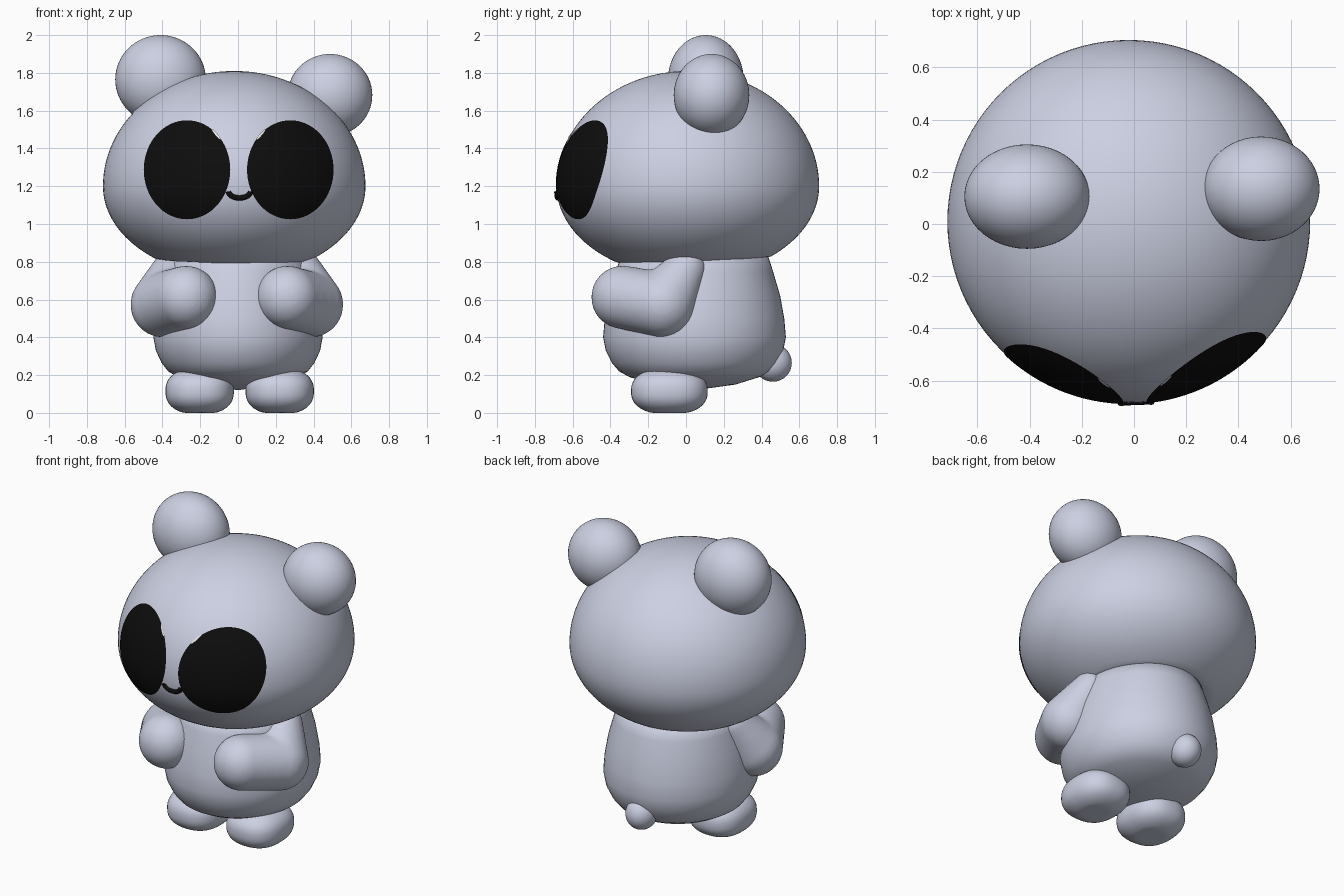
import bpy, bmesh, math
from mathutils import Vector

cube = bpy.data.objects.get("Cube")
if cube:
    bpy.data.objects.remove(cube, do_unlink=True)


def material(name, rgb, rough):
    m = bpy.data.materials.new(name)
    m.use_nodes = True
    m.diffuse_color = (*rgb, 1)
    bsdf = m.node_tree.nodes["Principled BSDF"]
    bsdf.inputs["Base Color"].default_value = (*rgb, 1)
    bsdf.inputs["Roughness"].default_value = rough
    return m


FUR = material("pale_blue_grey", (0.6, 0.63, 0.76), 0.6)
BLACK = material("black", (0.004, 0.004, 0.004), 0.5)
WHITE = material("white", (0.9, 0.9, 0.9), 0.5)


def finish(name, bm, mat):
    """Turn a bmesh into a smooth shaded object."""
    bmesh.ops.recalc_face_normals(bm, faces=bm.faces)
    for f in bm.faces:
        f.smooth = True
    mesh = bpy.data.meshes.new(name)
    bm.to_mesh(mesh)
    bm.free()
    mesh.materials.append(mat)
    obj = bpy.data.objects.new(name, mesh)
    bpy.context.collection.objects.link(obj)
    return obj


def ball(bm, centre, radii, u=48, v=32):
    new = bmesh.ops.create_uvsphere(bm, u_segments=u, v_segments=v, radius=1)["verts"]
    for vert in new:
        vert.co = Vector(centre) + Vector(c * r for c, r in zip(vert.co, radii))
    return new


def ellipsoid(name, centre, radii):
    bm = bmesh.new()
    ball(bm, centre, radii)
    return finish(name, bm, FUR)


# Head: egg with a fuller top and a flat, slightly tilted underside
HEAD = Vector((-0.02, 0.01, 1.2))
R, TOP, BOTTOM = 0.695, 0.61, 0.48

bm = bmesh.new()
for v in ball(bm, HEAD, (R, R, 1), 96, 64):
    dz = v.co.z - HEAD.z
    v.co.z = HEAD.z + dz * (TOP if dz > 0 else BOTTOM)
    v.co.z = max(v.co.z, 0.805 + 0.04 * v.co.y - 0.02 * v.co.x)
finish("head", bm, FUR)


def face_point(x, z, lift):
    """Point just in front of the head surface."""
    h = TOP if z > HEAD.z else BOTTOM
    s = 1 - ((x - HEAD.x) / R) ** 2 - ((z - HEAD.z) / h) ** 2
    return Vector((x, HEAD.y - R * math.sqrt(max(s, 0)) - lift, z))


def face_patch(name, x, z, rx, rz, mat, lift, tilt=0.0, rings=12, n=64):
    """Thin oval plate that follows the head surface."""
    bm = bmesh.new()
    loops = []
    for i in range(1, rings + 1):
        loop = []
        for k in range(n):
            a = math.tau * k / n
            px, pz = rx * math.cos(a) * i / rings, rz * math.sin(a) * i / rings
            loop.append(bm.verts.new(face_point(
                x + px * math.cos(tilt) - pz * math.sin(tilt),
                z + px * math.sin(tilt) + pz * math.cos(tilt), lift)))
        loops.append(loop)
    bm.faces.new(loops[0])
    for a, b in zip(loops, loops[1:]):
        for k in range(n):
            j = (k + 1) % n
            bm.faces.new((a[k], a[j], b[j], b[k]))
    return finish(name, bm, mat)


# Eyes and their tiny glints
for side, x in (("right", -0.27), ("left", 0.277)):
    s = 1 if x > 0 else -1
    face_patch(side + "_eye", x, 1.287, 0.229, 0.262, BLACK, 0.005)
    face_patch(side + "_eye_glint", x - s * 0.155, 1.475, 0.006, 0.035, WHITE,
               0.008, -s * 0.7, 2, 16)

# Mouth: a small smiling tube
curve = bpy.data.curves.new("mouth", "CURVE")
curve.dimensions = "3D"
curve.bevel_depth = 0.014
curve.bevel_resolution = 4
curve.use_fill_caps = True
spline = curve.splines.new("POLY")
spline.points.add(16)
for i, p in enumerate(spline.points):
    a = math.pi * (1 + i / 16)
    co = face_point(0.008 + 0.058 * math.cos(a), 1.172 + 0.034 * math.sin(a), 0.001)
    p.co = (*co, 1)
curve.materials.append(BLACK)
bpy.context.collection.objects.link(bpy.data.objects.new("mouth", curve))

# Ears
ellipsoid("right_ear", (-0.41, 0.105, 1.765), (0.24, 0.2, 0.235))
ellipsoid("left_ear", (0.487, 0.135, 1.682), (0.224, 0.2, 0.218))

# Body: turned profile, a little deeper than wide
profile = [(0.2, 0.15), (0.32, 0.19), (0.37, 0.22), (0.405, 0.265), (0.435, 0.33),
           (0.448, 0.4), (0.44, 0.5), (0.42, 0.62), (0.385, 0.75), (0.355, 0.85)]
bm = bmesh.new()
N = 64
rows = [[bm.verts.new((r * math.cos(math.tau * k / N),
                       0.045 + 1.08 * r * math.sin(math.tau * k / N), z))
         for k in range(N)] for r, z in profile]
for a, b in zip(rows, rows[1:]):
    for k in range(N):
        j = (k + 1) % N
        bm.faces.new((a[k], a[j], b[j], b[k]))
tip = bm.verts.new((0, 0.045, 0.12))
for k in range(N):
    bm.faces.new((rows[0][(k + 1) % N], rows[0][k], tip))
bm.faces.new(rows[-1])
finish("body", bm, FUR)

# Arms: bent limbs from shoulder through elbow to paw, blended into one skin
joints = [((0.33, 0.0, 0.76), 0.11), ((0.385, -0.125, 0.573), 0.174),
          ((0.262, -0.335, 0.612), 0.168)]
for side, s, shift in (("left", 1, 0), ("right", -1, -0.012)):
    bm = bmesh.new()
    for (p, rp), (q, rq) in zip(joints, joints[1:]):
        for i in range(7):
            t = i / 6
            c = Vector(p).lerp(Vector(q), t)
            r = rp + (rq - rp) * t
            ball(bm, (s * c.x + shift, c.y, c.z), (r, r, r), 24, 16)
    arm = finish(side + "_arm", bm, FUR)
    remesh = arm.modifiers.new("blend", "REMESH")
    remesh.mode = "VOXEL"
    remesh.voxel_size = 0.014
    remesh.use_smooth_shade = True
    smooth = arm.modifiers.new("soften", "SMOOTH")
    smooth.factor = 0.5
    smooth.iterations = 12

# Feet: plump pads with flat soles
for side, x in (("right", -0.203), ("left", 0.221)):
    bm = bmesh.new()
    for v in ball(bm, (0, 0, 0), (1, 1, 1)):
        size = sum(abs(c) ** 2.4 for c in v.co) ** (1 / 2.4)
        c = v.co / size
        v.co = (x + 0.181 * c.x, -0.088 + 0.203 * c.y, max(0.115 + 0.123 * c.z, 0))
    finish(side + "_foot", bm, FUR)

# Tail
ellipsoid("tail", (-0.005, 0.46, 0.265), (0.094, 0.1, 0.1))
